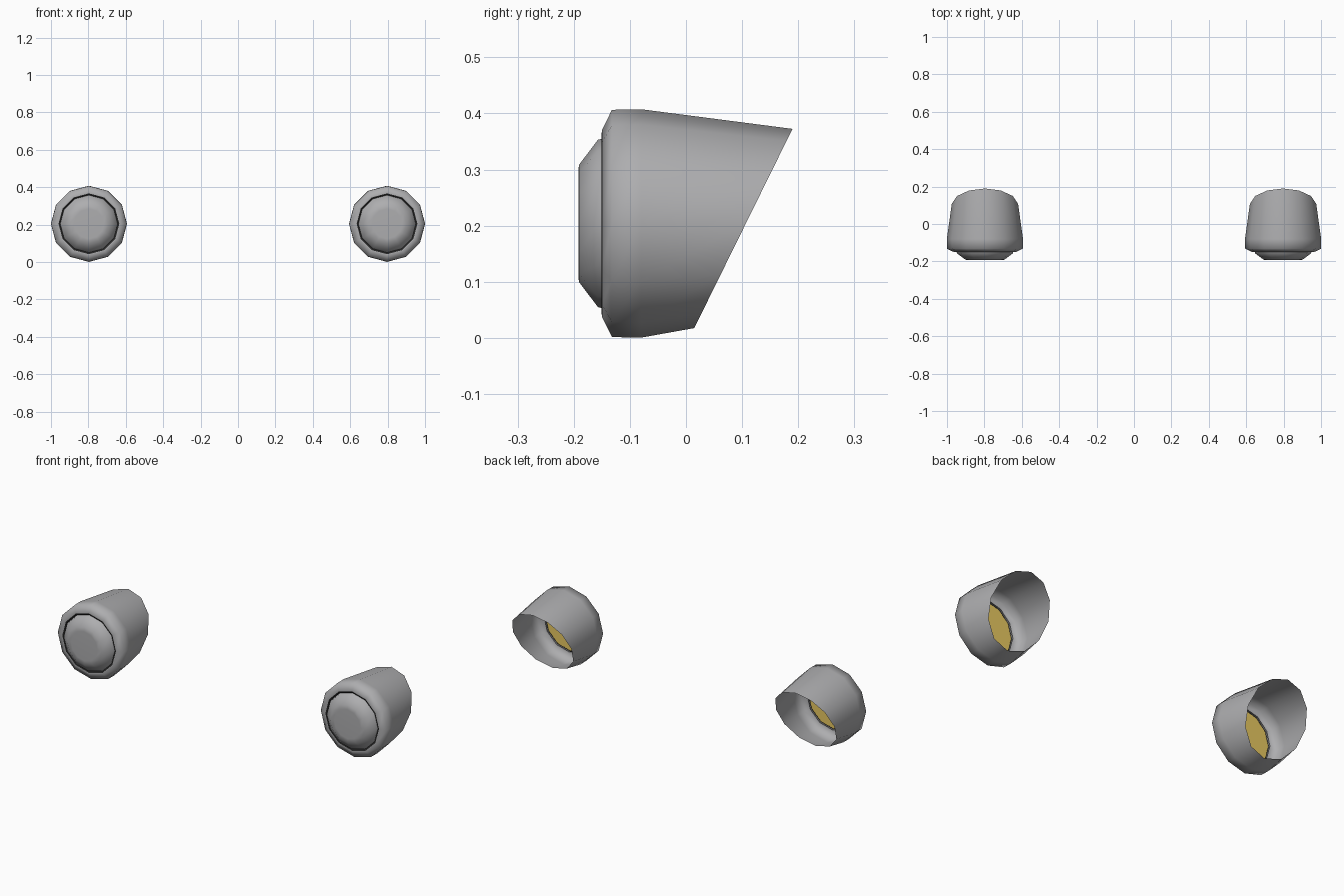
import bpy, bmesh, math

if "Cube" in bpy.data.objects:
    bpy.data.objects.remove(bpy.data.objects["Cube"])

N = 12
ZC = 0.2040


def material(name, rgb):
    m = bpy.data.materials.new(name)
    m.diffuse_color = (*rgb, 1)
    m.use_nodes = True
    m.node_tree.nodes["Principled BSDF"].inputs["Base Color"].default_value = m.diffuse_color
    return m


grey = material("grey metal", (0.42, 0.42, 0.43))
gold = material("gold", (0.80, 0.58, 0.12))
black = material("black rubber", (0.02, 0.02, 0.02))


def lathe(name, cx, rings, mat, cap=False, slanted=False):
    """Twelve-sided shell about the y axis; rings are (y, radius), front to back."""
    bm = bmesh.new()
    loops = []
    for y, r in rings:
        loops.append([bm.verts.new((cx + r * math.cos(a), y, ZC + r * math.sin(a)))
                      for a in (2 * math.pi * i / N for i in range(N))])
    if slanted:  # back edge lies on a sloping plane
        back = []
        for i in range(N):
            a = 2 * math.pi * i / N
            r = 0.1775 - 0.009 * math.sin(a)
            z = ZC + r * math.sin(a)
            back.append(bm.verts.new((cx + r * math.cos(a), 0.015 + (z - 0.018) * 0.493, z)))
        loops.append(back)
    for p, q in zip(loops, loops[1:]):
        for i in range(N):
            j = (i + 1) % N
            bm.faces.new((p[i], q[i], q[j], p[j]))
    if cap:
        f = bm.faces.new(loops[0])
        if len(loops) == 1:  # lone plate faces backwards
            f.normal_flip()
    for f in bm.faces:
        f.smooth = len(loops) > 1
    me = bpy.data.meshes.new(name)
    bm.to_mesh(me)
    bm.free()
    me.materials.append(mat)
    ob = bpy.data.objects.new(name, me)
    bpy.context.collection.objects.link(ob)
    return ob


for side, cx in (("left", -0.797), ("right", 0.797)):
    # open-backed housing with rolled front rim
    lathe(side + "_housing", cx, [(-0.128, 0.154), (-0.146, 0.156), (-0.150, 0.166),
                                  (-0.132, 0.2025), (-0.080, 0.2035)], grey, slanted=True)
    # domed lens with a flattened front
    lathe(side + "_lens", cx, [(-0.192, 0.080), (-0.191, 0.104), (-0.157, 0.149),
                               (-0.137, 0.155)], grey, cap=True)
    # dark seal between lens and rim
    lathe(side + "_seal", cx, [(-0.1345, 0.149), (-0.136, 0.1525), (-0.1475, 0.1545),
                               (-0.1502, 0.1625)], black)
    # flat reflector plate seen from behind
    lathe(side + "_reflector", cx, [(-0.135, 0.149)], gold, cap=True)
